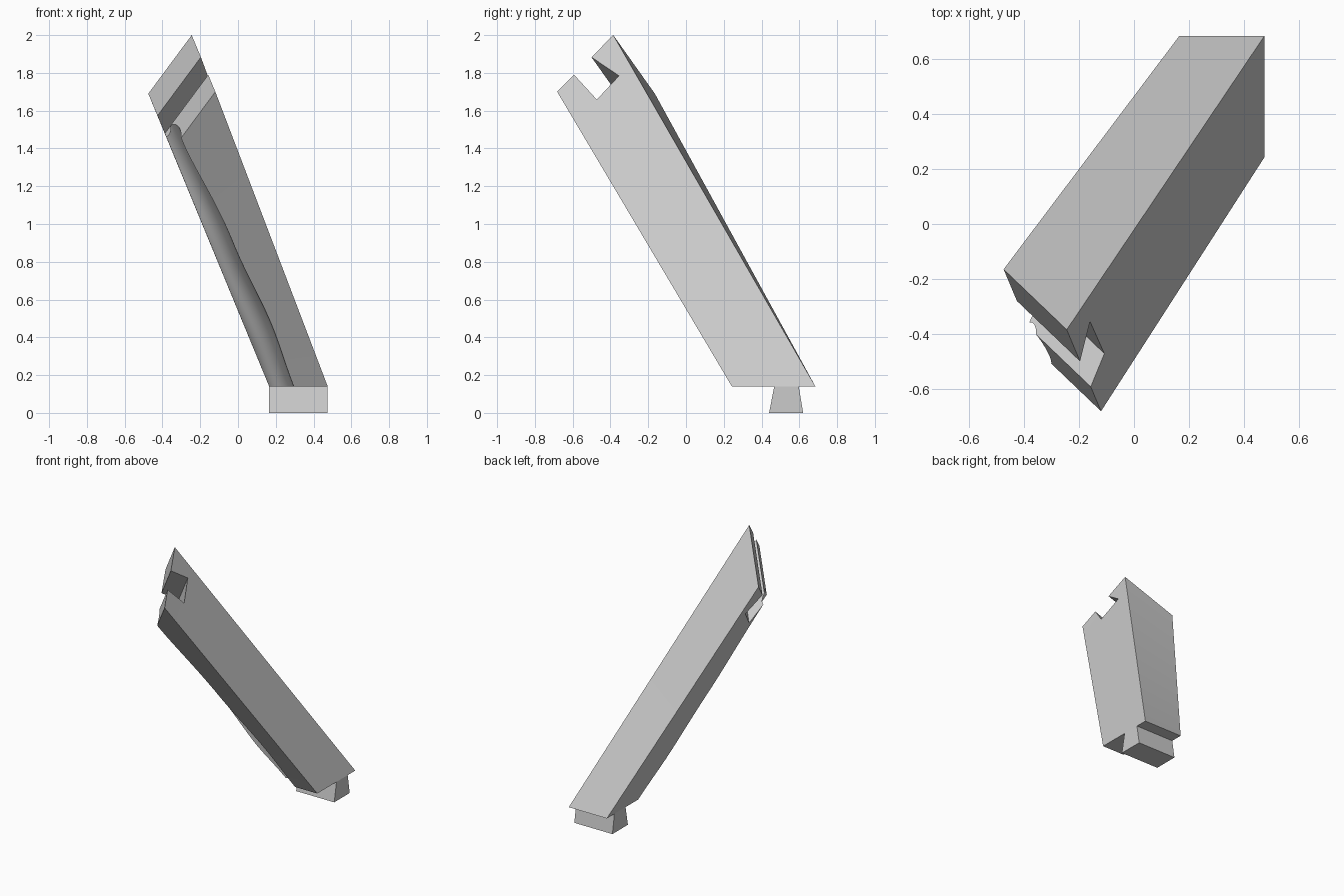
import bpy, bmesh, math
from mathutils import Vector as V

cube = bpy.data.objects.get("Cube")
if cube:
    bpy.data.objects.remove(cube)

wood = bpy.data.materials.new("light_grey")
wood.use_nodes = True
wood.diffuse_color = (0.6, 0.6, 0.6, 1)
wood.node_tree.nodes["Principled BSDF"].inputs["Base Color"].default_value = (0.6, 0.6, 0.6, 1)


def loft(name, rings):
    """Skin a list of equal-length closed rings and cap both ends."""
    bm = bmesh.new()
    rows = [[bm.verts.new(p) for p in ring] for ring in rings]
    n = len(rows[0])
    for a, b in zip(rows, rows[1:]):
        for i in range(n):
            j = (i + 1) % n
            bm.faces.new((a[i], a[j], b[j], b[i]))
    bm.faces.new(rows[0])
    bm.faces.new(rows[-1])
    bmesh.ops.recalc_face_normals(bm, faces=bm.faces)
    mesh = bpy.data.meshes.new(name)
    bm.to_mesh(mesh)
    bm.free()
    obj = bpy.data.objects.new(name, mesh)
    bpy.context.collection.objects.link(obj)
    mesh.materials.append(wood)
    return obj


# Upper end: one corner and its two edges, lower end: flat footprint
peak = V((-0.245, -0.385, 2.0))
across = V((-0.23, 0.22, -0.31))
down = V((0.125, -0.297, -0.30))
foot = V((0.475, 0.685, 0.14))
foot_across = V((-0.31, 0, 0))
foot_down = V((0, -0.442, 0))


def beam_point(u, v, s):
    top = peak + across * u + down * v
    return top.lerp(foot + foot_across * u + foot_down * v, s)


# Carved flute along the lower corner: position, centre u, centre v, radius
FLUTE = [(0, 0.95, 0.88, 0.2), (0.45, 0.86, 0.98, 0.225),
         (0.78, 0.79, 1.0, 0.25), (1, 0.82, 0.98, 0.24)]


def flute_at(s):
    for a, b in zip(FLUTE, FLUTE[1:]):
        if s <= b[0]:
            t = (s - a[0]) / (b[0] - a[0])
            t = t * t * (3 - 2 * t)
            return [p + (q - p) * t for p, q in zip(a[1:], b[1:])]


def section(s, steps=14):
    cu, cv, r = flute_at(s)
    start = math.pi - math.asin((1 - cv) / r)
    end = 2 * math.pi - math.acos((1 - cu) / r)
    pts = [(0, 0), (0, 1)]
    for i in range(steps + 1):
        a = start + (end - start) * i / steps
        pts.append((cu + r * math.cos(a), cv + r * math.sin(a)))
    pts.append((1, 0))
    return [beam_point(u, v, s) for u, v in pts]


beam = loft("leaning_beam", [section(i / 24) for i in range(25)])

# Housing notch across the upper end
n1, n2 = V((-0.2, -0.505, 1.885)), V((-0.16, -0.355, 1.785))
n3, n4 = V((-0.107, -0.473, 1.66)), V((-0.16, -0.593, 1.79))
profile = [n1 + (n1 - n2), n2, n3, n4 + (n4 - n3)]
cutter = loft("notch_cutter", [[p + across * k for p in profile] for k in (-0.6, 1.6)])
cutter.hide_render = True
cut = beam.modifiers.new("notch", "BOOLEAN")
cut.operation = "DIFFERENCE"
cut.solver = "EXACT"
cut.object = cutter
bpy.context.view_layer.objects.active = beam
beam.select_set(True)
bpy.ops.object.modifier_apply(modifier=cut.name)
bpy.data.objects.remove(cutter)
bpy.ops.object.shade_smooth_by_angle(angle=math.radians(25))

# Dovetail tenon under the foot
tail = [(0.44, 0), (0.62, 0), (0.597, 0.14), (0.467, 0.14)]
loft("dovetail_tenon", [[V((x, y, z)) for y, z in tail] for x in (0.165, 0.475)])
